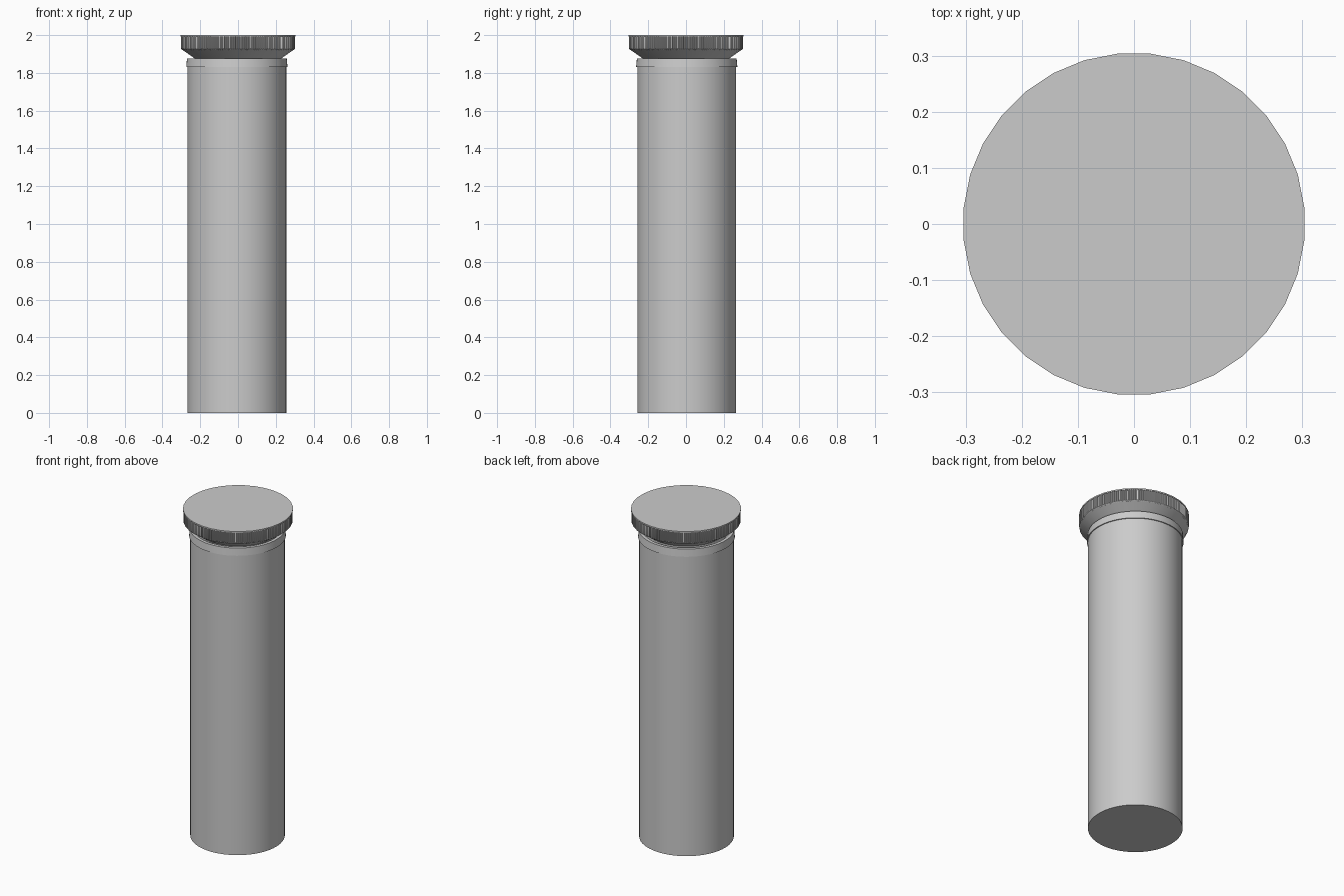
import bpy, bmesh, math

if "Cube" in bpy.data.objects:
    bpy.data.objects.remove(bpy.data.objects["Cube"])

SIDES = 32
STEP = 2 * math.pi / SIDES


def lathe(name, rings, sides, radius_fn, center=(0, 0), angle=30):
    """Skin a stack of (radius, z) rings and close both ends."""
    bm = bmesh.new()
    loops = []
    for r, z in rings:
        loop = []
        for i in range(sides):
            a = 2 * math.pi * i / sides + STEP / 2
            rr = radius_fn(r, i, a)
            loop.append(bm.verts.new((center[0] + rr * math.cos(a),
                                      center[1] + rr * math.sin(a), z)))
        loops.append(loop)
    for lo, hi in zip(loops, loops[1:]):
        for i in range(sides):
            j = (i + 1) % sides
            bm.faces.new((lo[i], lo[j], hi[j], hi[i]))
    bm.faces.new(loops[0][::-1])
    bm.faces.new(loops[-1])
    mesh = bpy.data.meshes.new(name)
    bm.to_mesh(mesh)
    bm.free()
    obj = bpy.data.objects.new(name, mesh)
    bpy.context.collection.objects.link(obj)
    bpy.ops.object.select_all(action='DESELECT')
    obj.select_set(True)
    bpy.context.view_layer.objects.active = obj
    bpy.ops.object.shade_smooth_by_angle(angle=math.radians(angle))
    return obj


def plain(r, i, a):
    return r


def ribbed(r, i, a):
    # 32-sided outline with every second pair of points sunk into a groove
    flat = r * math.cos(STEP / 2) / math.cos((a + STEP / 2) % STEP - STEP / 2)
    return flat - (0.006 if i % 4 >= 2 else 0.0)


OFFSET = (-0.006, 0.004)

# Container tube
lathe("tube", [(0.262, 0.0), (0.262, 1.85)], 64, plain, OFFSET)

# Slightly flared collar with a recessed lip around the neck
lathe("collar", [(0.255, 1.832), (0.268, 1.832), (0.264, 1.877),
                 (0.245, 1.877), (0.243, 1.855)], 64, plain, OFFSET)

# Neck and the flared underside of the lid
lathe("neck", [(0.228, 1.845), (0.228, 1.88)], SIDES, plain)
lathe("lid_flare", [(0.228, 1.875), (0.303, 1.927)], SIDES, plain)

# Knurled grip band
lathe("lid_grip", [(0.297, 1.922), (0.304, 1.93), (0.304, 1.994)],
      SIDES * 20, ribbed)

# Flat lid top
lathe("lid_top", [(0.305, 1.992), (0.305, 2.0)], SIDES, plain)
